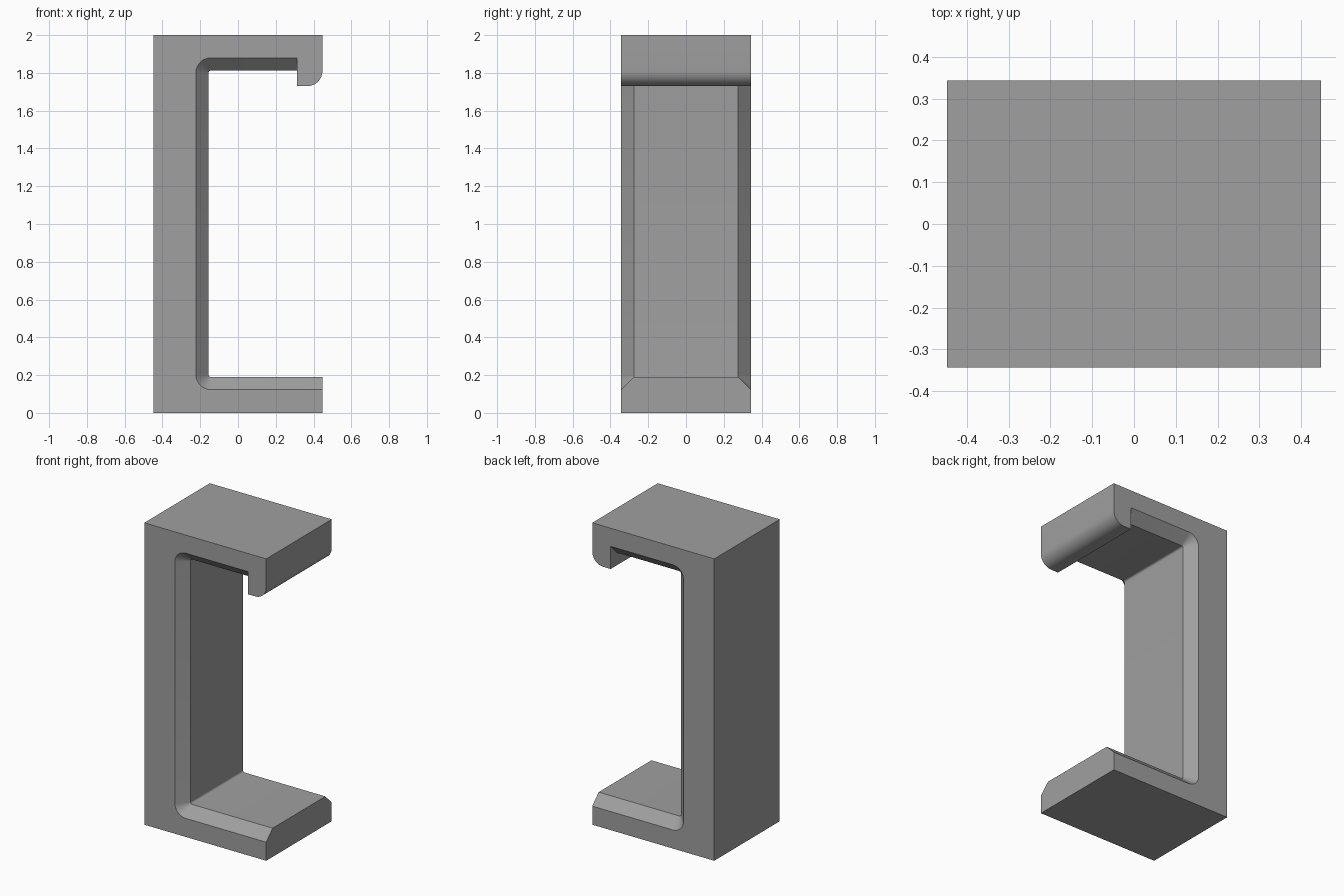
import bpy, bmesh, math

if "Cube" in bpy.data.objects:
    bpy.data.objects.remove(bpy.data.objects["Cube"])

X, Y, TOP = 0.447, 0.343, 2.0    # half width, half depth, height
BEVEL = 0.067                    # chamfer around the opening
LIP_X, LIP_Z, LIP_R = 0.312, 1.73, 0.08
SEGMENTS = 8


def arc(cx, cz, r, start, end):
    """Points of an arc in the xz plane, angles in degrees."""
    pts = []
    for i in range(SEGMENTS + 1):
        a = math.radians(start + (end - start) * i / SEGMENTS)
        pts.append((cx + r * math.cos(a), cz + r * math.sin(a)))
    return pts


def profile(inset):
    """C-shaped outline with a hooked lip; inset narrows the opening."""
    left, low, high = -0.223 + inset, 0.123 + inset, 1.88 - inset
    r = 0.08 - inset
    pts = [(-X, 0), (X, 0), (X, low)]
    pts += arc(left + r, low + r, r, 270, 180)
    pts += arc(left + r, high - r, r, 180, 90)
    pts += [(LIP_X, high), (LIP_X, LIP_Z)]
    pts += arc(X - LIP_R, LIP_Z + LIP_R, LIP_R, -90, 0)
    pts += [(X, TOP), (-X, TOP)]
    return pts


# Clip body: four outlines joined front to back, the outer two opened wider
bm = bmesh.new()
rings = []
for y, inset in ((-Y, 0), (BEVEL - Y, BEVEL), (Y - BEVEL, BEVEL), (Y, 0)):
    rings.append([bm.verts.new((x, y, z)) for x, z in profile(inset)])
for a, b in zip(rings, rings[1:]):
    n = len(a)
    for i in range(n):
        j = (i + 1) % n
        bm.faces.new((a[i], a[j], b[j], b[i]))
bm.faces.new(rings[0])
bm.faces.new(rings[-1])
bmesh.ops.recalc_face_normals(bm, faces=bm.faces)
# Merge the flat outer strips into single faces
bmesh.ops.dissolve_limit(bm, angle_limit=math.radians(0.5),
                         verts=bm.verts, edges=bm.edges)

mesh = bpy.data.meshes.new("clip_body")
bm.to_mesh(mesh)
bm.free()
clip = bpy.data.objects.new("clip_body", mesh)
bpy.context.collection.objects.link(clip)

grey = bpy.data.materials.new("plain grey")
grey.diffuse_color = (0.35, 0.35, 0.35, 1)
grey.use_nodes = True
grey.node_tree.nodes["Principled BSDF"].inputs["Base Color"].default_value = grey.diffuse_color
mesh.materials.append(grey)

# Smooth the rounded corners, keep the other edges sharp
bpy.context.view_layer.objects.active = clip
clip.select_set(True)
bpy.ops.object.shade_smooth_by_angle(angle=math.radians(30))
